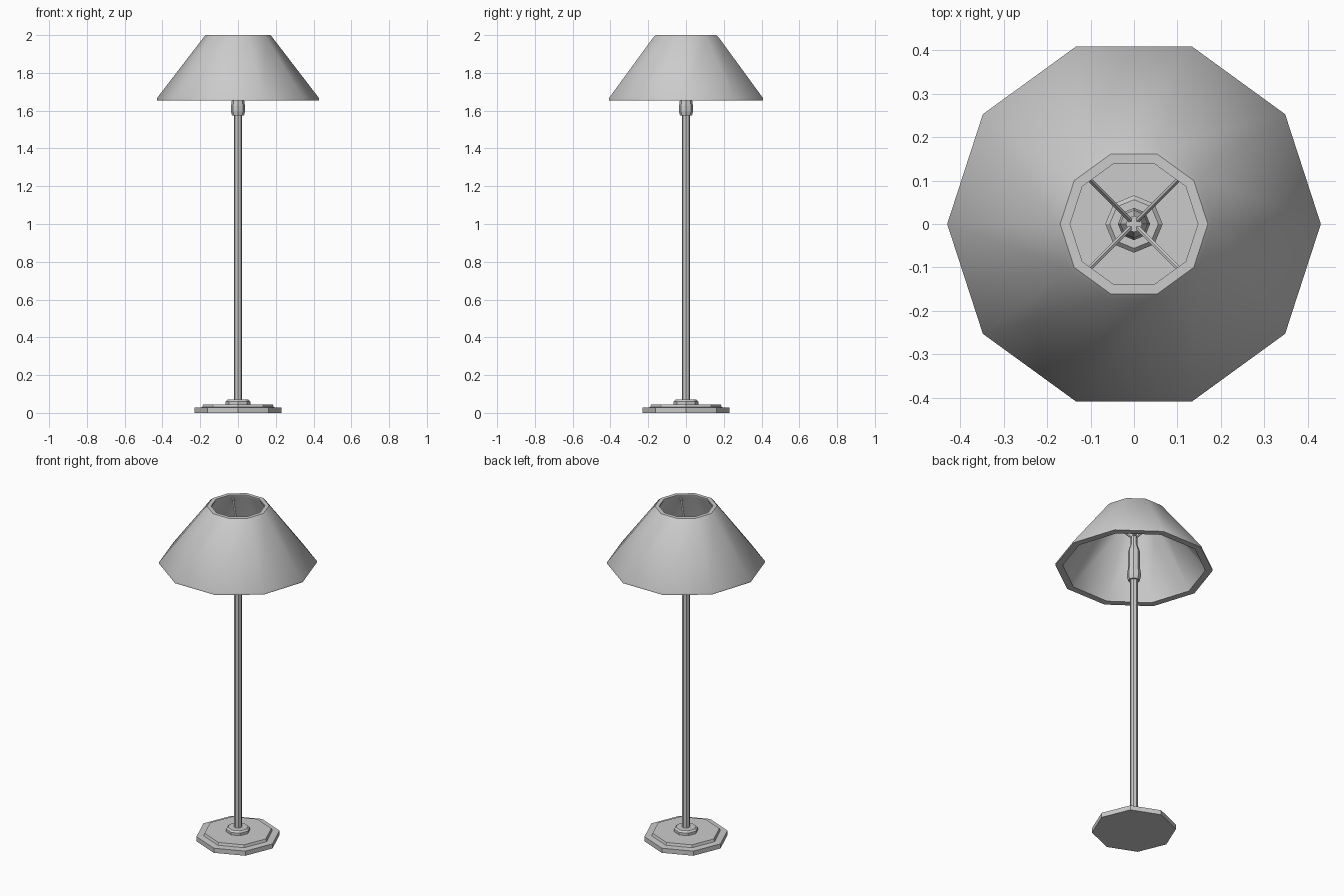
import bpy, bmesh
from math import sin, cos, pi, radians
from mathutils import Vector

if "Cube" in bpy.data.objects:
    bpy.data.objects.remove(bpy.data.objects["Cube"])


def lathe(name, profile, sides, closed=False):
    """Spin (radius, z) points into a faceted solid; closed joins last to first, else caps ends."""
    bm = bmesh.new()
    rings = [[bm.verts.new((r * cos(2 * pi * i / sides), r * sin(2 * pi * i / sides), z))
              for i in range(sides)] for r, z in profile]
    pairs = list(zip(rings, rings[1:]))
    if closed:
        pairs.append((rings[-1], rings[0]))
    else:
        bm.faces.new(rings[0][::-1])
        bm.faces.new(rings[-1])
    for a, b in pairs:
        for i in range(sides):
            j = (i + 1) % sides
            bm.faces.new((a[i], a[j], b[j], b[i]))
    bmesh.ops.recalc_face_normals(bm, faces=bm.faces)
    mesh = bpy.data.meshes.new(name)
    bm.to_mesh(mesh)
    bm.free()
    obj = bpy.data.objects.new(name, mesh)
    bpy.context.collection.objects.link(obj)
    return obj


def rod(name, start, end, radius):
    """Thin six-sided bar between two points."""
    a, b = Vector(start), Vector(end)
    bpy.ops.mesh.primitive_cylinder_add(vertices=6, radius=radius, depth=(b - a).length,
                                        location=(a + b) / 2)
    obj = bpy.context.object
    obj.name = name
    obj.rotation_euler = (b - a).to_track_quat('Z', 'Y').to_euler()
    return obj


# Stepped octagonal foot
lathe("base", [(0.23, 0), (0.23, 0.028), (0.19, 0.03), (0.185, 0.045)], 8)
lathe("base_collar", [(0.066, 0.04), (0.066, 0.06), (0.056, 0.07)], 8)

# Pole and lamp holder
lathe("pole", [(0.022, 0.06), (0.022, 1.60)], 8)
lathe("lamp_socket", [(0.032, 1.575), (0.037, 1.595), (0.037, 1.625), (0.032, 1.66),
                      (0.032, 1.76), (0.019, 1.80), (0.019, 1.85)], 8)

# Four bars from the holder up to the shade
for k in range(4):
    a = pi / 4 + k * pi / 2
    rod(f"shade_bar_{k + 1}", (0, 0, 1.835), (0.158 * cos(a), 0.158 * sin(a), 1.975), 0.006)

# Ten-sided tapered shade with wall thickness
shade = lathe("shade", [(0.43, 1.655), (0.43, 1.665), (0.182, 1.988), (0.17, 2.0),
                        (0.147, 2.0), (0.147, 1.99), (0.39, 1.668), (0.39, 1.655)], 10, closed=True)
bpy.ops.object.select_all(action='DESELECT')
shade.select_set(True)
bpy.context.view_layer.objects.active = shade
bpy.ops.object.shade_smooth_by_angle(angle=radians(46))
